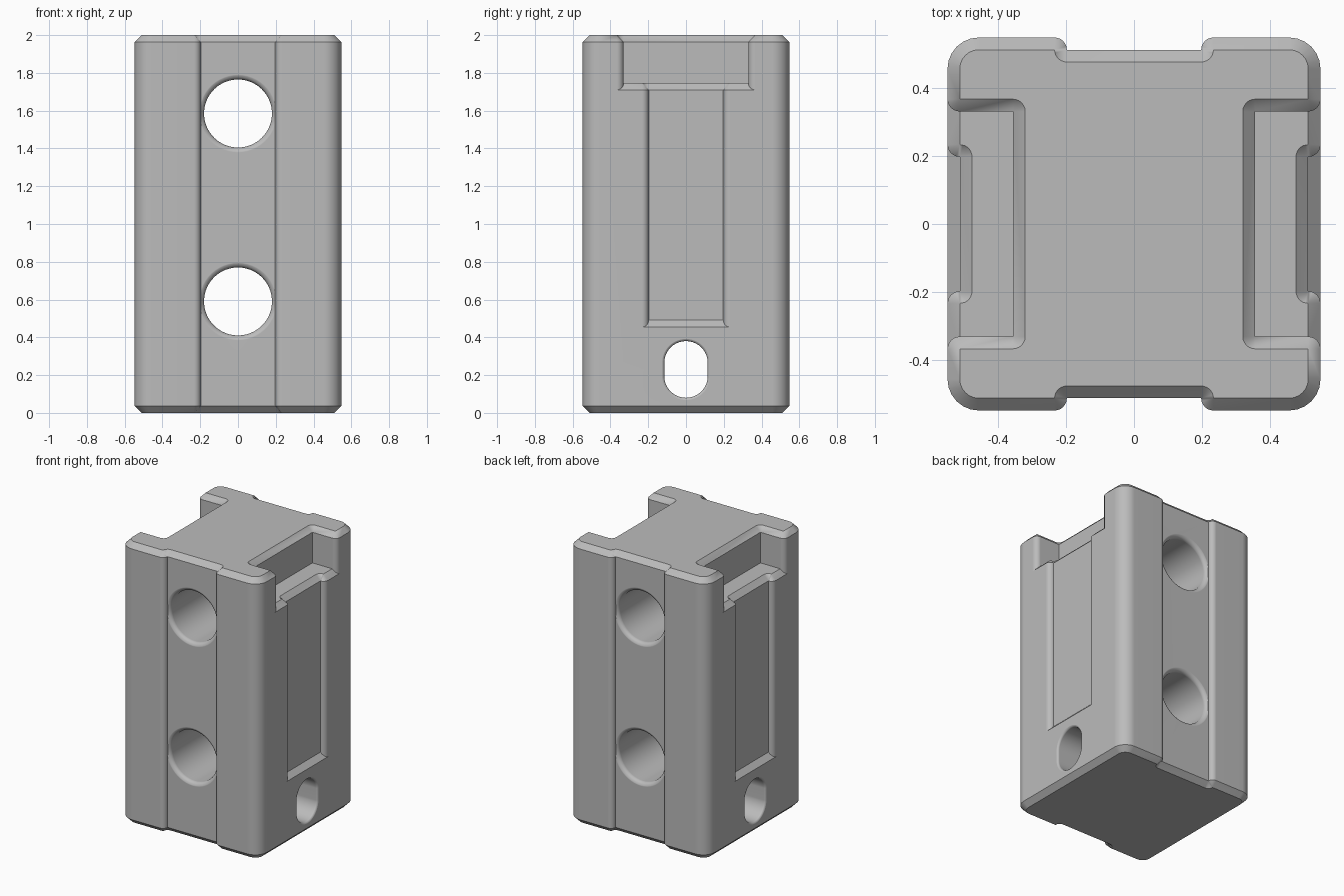
import bpy, bmesh
from math import sin, cos, pi, radians

cube = bpy.data.objects.get("Cube")
if cube:
    bpy.data.objects.remove(cube, do_unlink=True)

H = 0.547        # half width of the block
TOP = 2.0
C = 0.036        # chamfer, fillet and channel depth
R = 0.092        # corner radius
W = 0.197        # half width of the channels
NX, NY = 0.355, 0.33      # inner wall and half width of the top notches
SLOT_Z, FLOOR_Z = 0.455, 1.71
SEG = 6

grey = bpy.data.materials.new("plain grey")
grey.use_nodes = True
colour = (0.5, 0.5, 0.5, 1)
grey.diffuse_color = colour
grey.node_tree.nodes["Principled BSDF"].inputs["Base Color"].default_value = colour


def arc(cx, cy, r, a0, a1):
    steps = [radians(a0 + (a1 - a0) * i / SEG) for i in range(SEG + 1)]
    return [(cx + r * cos(a), cy + r * sin(a)) for a in steps]


def step(x, y, d):
    """Sharp inner corner and filleted outer corner of a recess, inset by d."""
    return arc(x, y, d, 180, 90) + arc(H - C, y + C, C - d, -90, 0)


def ring(z, d=0, side="plain", ramp=False):
    """Closed horizontal outline: one quarter, mirrored to all four."""
    slot = step(H - C, W, C if side == "ledge" else d)
    notch = step(NX, NY, d)
    if side == "plain":
        slot = [(H - d, y) for x, y in slot]
    if side == "notch":
        slot = [(NX - d, y) for x, y in slot]
    elif side == "ledge":
        notch = [(max(x, H - C), y) for x, y in notch]
    else:
        notch = [(H - d, y) for x, y in notch]
    edge = slot + notch
    front = [(y, x) for x, y in reversed(step(H - C, W, d))]
    rest = arc(H - R, H - R, R - d, 0, 90) + front
    q = [(x, y, z + (min(H - x, C) if ramp else 0)) for x, y in edge]
    q += [(x, y, z) for x, y in rest]
    back = q[::-1]
    return (q + [(-x, y, k) for x, y, k in back]
            + [(-x, -y, k) for x, y, k in q] + [(x, -y, k) for x, y, k in back])


def loft(name, rings):
    bm = bmesh.new()
    loops = [[bm.verts.new(p) for p in r] for r in rings]
    n = len(loops[0])
    for a, b in zip(loops, loops[1:]):
        for i in range(n):
            j = (i + 1) % n
            bm.faces.new((a[i], a[j], b[j], b[i]))
    bm.faces.new(loops[0][::-1])
    bm.faces.new(loops[-1])
    bmesh.ops.remove_doubles(bm, verts=bm.verts, dist=1e-5)
    bmesh.ops.dissolve_limit(bm, angle_limit=0.002, verts=bm.verts, edges=bm.edges)
    bmesh.ops.recalc_face_normals(bm, faces=bm.faces)
    mesh = bpy.data.meshes.new(name)
    bm.to_mesh(mesh)
    bm.free()
    mesh.materials.append(grey)
    obj = bpy.data.objects.new(name, mesh)
    bpy.context.collection.objects.link(obj)
    return obj


def hole(name, z, r, face, lip, along_y, stretch=0, limit=1):
    """Through-hole cutter with rounded lips; stretch makes it oval."""
    half = [(face - lip + lip * sin(a), r + lip * (1 - cos(a)))
            for a in [pi / 2 * i / 5 for i in range(6)]]
    half[-1] = (face + 0.001, r + lip)
    half.append((face + 0.1, r + lip))
    rings = []
    for t, rad in [(-t, q) for t, q in reversed(half)] + half:
        pts = []
        for k in range(50):
            a = 2 * pi * (k + 0.5) / 50
            u = max(-limit, min(limit, rad * cos(a)))
            v = z + rad * sin(a) + (stretch if sin(a) > 0 else -stretch)
            pts.append((u, t, v) if along_y else (t, u, v))
        rings.append(pts)
    return loft(name, rings)


# Block with channels, side slots, notches and chamfers
block = loft("block", [
    ring(0, C), ring(C), ring(SLOT_Z),
    ring(SLOT_Z, side="slot", ramp=True), ring(FLOOR_Z, side="slot"),
    ring(FLOOR_Z, side="ledge", ramp=True), ring(FLOOR_Z + C, side="notch"),
    ring(TOP - C, side="notch"), ring(TOP, C, "notch")])

# Two round holes front to back, one oval hole side to side
cutters = [hole("round_hole", z, 0.18, H - C, 0.03, True, limit=W - 0.001)
           for z in (0.59, 1.585)]
cutters.append(hole("oval_hole", 0.23, 0.115, H, 0.015, False, stretch=0.035))

bpy.context.view_layer.objects.active = block
for cutter in cutters:
    cutter.hide_render = True
    mod = block.modifiers.new("cut", 'BOOLEAN')
    mod.operation = 'DIFFERENCE'
    mod.solver = 'EXACT'
    mod.object = cutter
    bpy.ops.object.modifier_apply(modifier=mod.name)
    bpy.data.objects.remove(cutter, do_unlink=True)

# Smooth rounded areas, crisp chamfers
bpy.ops.object.select_all(action='DESELECT')
block.select_set(True)
bpy.ops.object.shade_smooth_by_angle(angle=radians(30))
weighted = block.modifiers.new("weighted", 'WEIGHTED_NORMAL')
weighted.keep_sharp = True
